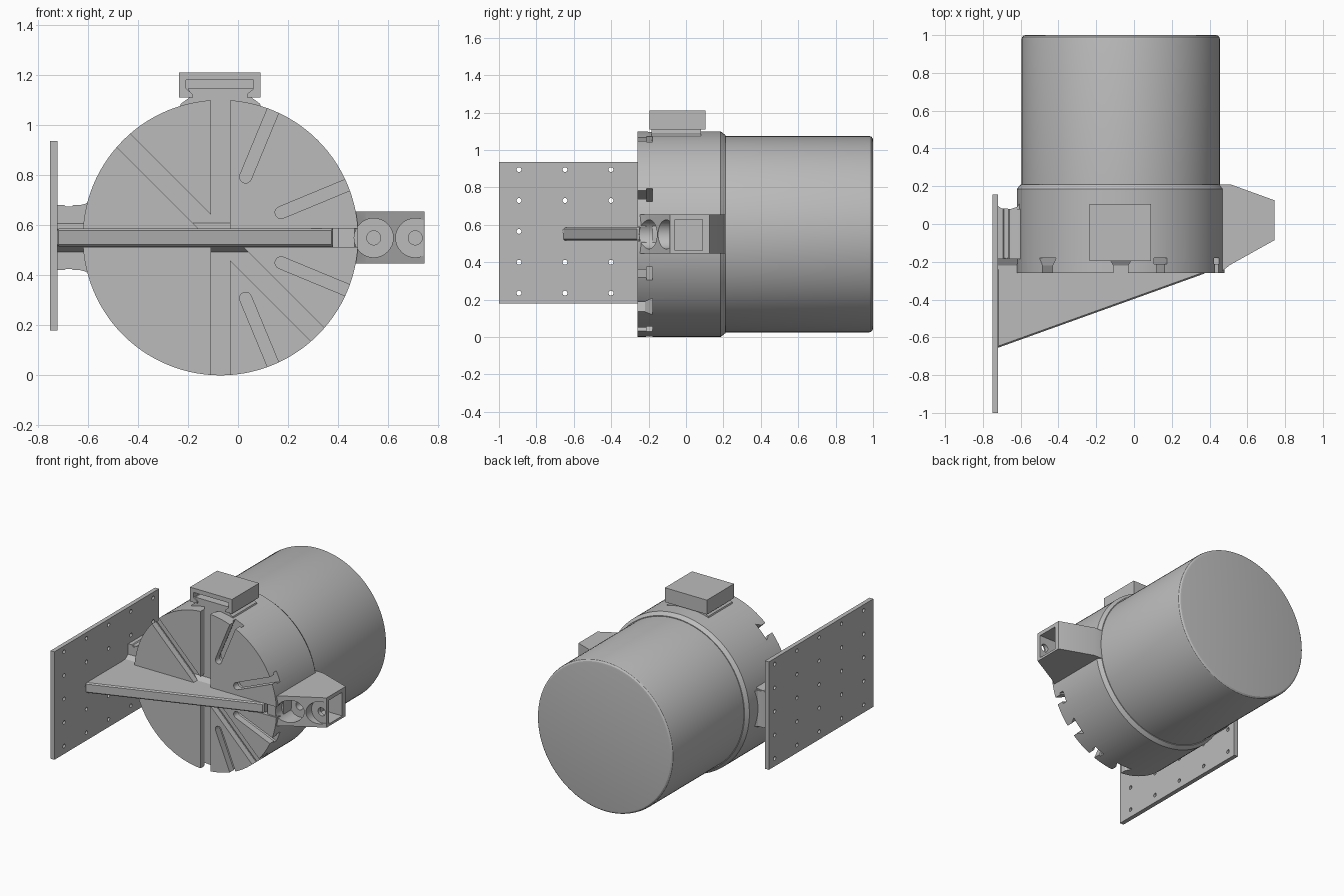
import bpy, bmesh
from math import pi, sin, cos, radians
from mathutils import Matrix, Vector

old = bpy.data.objects.get("Cube")
if old:
    bpy.data.objects.remove(old, do_unlink=True)

AXIS = Vector((-0.07, 0, 0.55))      # spindle axis runs along y through here

grey = bpy.data.materials.new("machine_grey")
grey.use_nodes = True
grey.diffuse_color = (0.5, 0.5, 0.5, 1)
grey.node_tree.nodes["Principled BSDF"].inputs["Base Color"].default_value = (0.5, 0.5, 0.5, 1)


def make(name, bm):
    bmesh.ops.recalc_face_normals(bm, faces=bm.faces[:])
    mesh = bpy.data.meshes.new(name)
    bm.to_mesh(mesh)
    bm.free()
    mesh.materials.append(grey)
    ob = bpy.data.objects.new(name, mesh)
    bpy.context.collection.objects.link(ob)
    return ob


def prism(name, pts, axis, lo, hi, spin=None):
    """Extrude a 2D outline along an axis; spin places it around the spindle."""
    place = {"x": lambda a, b, t: (t, a, b),
             "y": lambda a, b, t: (a, t, b),
             "z": lambda a, b, t: (a, b, t)}[axis]
    bm = bmesh.new()
    face = bm.faces.new([bm.verts.new(place(a, b, lo)) for a, b in pts])
    ext = bmesh.ops.extrude_face_region(bm, geom=[face])
    verts = [g for g in ext["geom"] if isinstance(g, bmesh.types.BMVert)]
    bmesh.ops.translate(bm, verts=verts, vec=Vector(place(0, 0, hi - lo)))
    if spin is not None:
        bm.transform(Matrix.Translation(AXIS) @ Matrix.Rotation(spin, 4, "Y"))
    return make(name, bm)


def box(name, x, y, z):
    return prism(name, [(x[0], y[0]), (x[1], y[0]), (x[1], y[1]), (x[0], y[1])], "z", *z)


def circle(cx, cy, r, n=32):
    return [(cx + r * cos(2 * pi * i / n), cy + r * sin(2 * pi * i / n)) for i in range(n)]


def lathe(name, profile, steps=112):
    bm = bmesh.new()
    vs = [bm.verts.new((r, y, 0)) for r, y in profile]
    es = [bm.edges.new(p) for p in zip(vs, vs[1:])]
    bmesh.ops.spin(bm, geom=vs + es, cent=(0, 0, 0), axis=(0, 1, 0),
                   angle=2 * pi, steps=steps, use_merge=True)
    bmesh.ops.remove_doubles(bm, verts=bm.verts[:], dist=1e-5)
    bmesh.ops.dissolve_limit(bm, angle_limit=0.001, verts=bm.verts[:], edges=bm.edges[:])
    bm.transform(Matrix.Translation(AXIS))
    return make(name, bm)


def cut(ob, cutters):
    bpy.context.view_layer.objects.active = ob
    for c in cutters:
        mod = ob.modifiers.new("cut", "BOOLEAN")
        mod.operation, mod.solver, mod.object = "DIFFERENCE", "EXACT", c
        bpy.ops.object.modifier_apply(modifier=mod.name)
        bpy.data.objects.remove(c, do_unlink=True)


# Motor can with rounded rear rim
motor = lathe("motor_housing", [(0, 0.15), (0.525, 0.15), (0.525, 0.978), (0.522, 0.99),
                                (0.513, 0.998), (0.503, 1.0), (0, 1.0)])

# Faceplate with dovetail slots right across and short T slots between them
faceplate = lathe("slotted_faceplate", [(0, -0.26), (0.55, -0.26), (0.55, 0.185),
                                        (0.53, 0.21), (0, 0.21)])
dovetail = [(-0.3, -0.0375), (-0.22, -0.0375), (-0.18, -0.062),
            (-0.18, 0.062), (-0.22, 0.0375), (-0.3, 0.0375)]


def stadium(r):
    arc = [(0.262 - r * sin(t * pi / 10), r * cos(t * pi / 10)) for t in range(11)]
    return [(0.7, r)] + arc + [(0.7, -r)]


cutters = [prism("slot_cutter", dovetail, "x", -0.7, 0.7, i * pi / 4) for i in range(4)]
for i in range(8):
    a = radians(22.5 + 45 * i)
    cutters.append(prism("neck_cutter", stadium(0.024), "y", -0.3, -0.2, a))
    cutters.append(prism("head_cutter", stadium(0.037), "y", -0.212, -0.18, a))
cut(faceplate, cutters)

# Wedge arm and the dovetail tongue that rides in the level slot
wedge = prism("wedge_arm", [(-0.725, -0.657), (0.38, -0.26), (0.38, -0.2), (-0.725, -0.2)],
              "z", 0.515, 0.586)
bevel = wedge.modifiers.new("soft_edges", "BEVEL")
bevel.width, bevel.segments = 0.008, 1
bpy.context.view_layer.objects.active = wedge
bpy.ops.object.modifier_apply(modifier=bevel.name)
prism("wedge_tongue", [(-0.24, 0.516), (-0.22, 0.516), (-0.184, 0.492), (-0.184, 0.608),
                       (-0.22, 0.585), (-0.24, 0.585)], "x", -0.725, 0.38)

# Drilled mounting plate
plate = box("mounting_plate", (-0.75, -0.72), (-1.0, 0.155), (0.18, 0.935))
cut(plate, [prism("hole_cutter", circle(-0.893 + 0.246 * i, 0.235 + 0.165 * j, 0.013, 16),
                  "x", -0.8, -0.7) for i in range(5) for j in range(5)])


# Notched rails on the faceplate rim: half outline of (half width, radius), mirrored
def rail(name, half, spin):
    pts = half + [(-a, r) for a, r in reversed(half)]
    return prism(name, pts, "y", -0.185, 0.08, spin)


rail("side_rail", [(0.16, 0.5), (0.135, 0.54), (0.13, 0.56), (0.13, 0.588), (0.118, 0.602),
                   (0.118, 0.61), (0.13, 0.624), (0.13, 0.652)], -pi / 2)
prism("side_rail_flare", [(-0.72, 0.095), (-0.70, 0.082), (-0.65, 0.08), (-0.62, 0.09),
                          (-0.6, 0.115), (-0.56, 0.115), (-0.56, -0.18), (-0.72, -0.18)],
      "z", 0.425, 0.675)
rail("top_rail", [(0.17, 0.5), (0.158, 0.535), (0.115, 0.566), (0.112, 0.572),
                  (0.13, 0.59), (0.13, 0.595)], 0)

# Hollow shoe on the top rail, open to the front and below
shoe = box("top_shoe", (-0.235, 0.09), (-0.195, 0.105), (1.11, 1.21))
cut(shoe, [prism("shoe_cutter", [(-0.18, 1.08), (0.035, 1.08), (0.035, 1.122), (0.062, 1.145),
                                 (0.062, 1.18), (-0.207, 1.18), (-0.207, 1.145),
                                 (-0.18, 1.122)], "y", -0.3, 0.082)])

# Tapered side lug with screw bores on its sloped front and a pocket in its end
lug = prism("side_lug", [(0.4, -0.245), (0.465, -0.25), (0.51, -0.216), (0.745, -0.085),
                         (0.745, 0.125), (0.51, 0.21), (0.4, 0.21)], "z", 0.447, 0.655)
cut(lug, [prism("bore_cutter", circle(0.542, 0.549, 0.078), "y", -0.4, -0.095),
          prism("bore_cutter", circle(0.708, 0.549, 0.078), "y", -0.4, -0.087),
          box("pocket_cutter", (0.6, 0.8), (-0.06, 0.088), (0.463, 0.628)),
          prism("screw_cutter", circle(0.708, 0.549, 0.028, 24), "y", -0.2, -0.03),
          prism("screw_cutter", circle(0.542, 0.549, 0.028, 24), "y", -0.2, 0.0)])

# Smooth curved walls, keep machined edges crisp
for ob in bpy.context.scene.objects:
    ob.select_set(ob.type == "MESH")
bpy.context.view_layer.objects.active = motor
bpy.ops.object.shade_smooth_by_angle(angle=radians(25))
